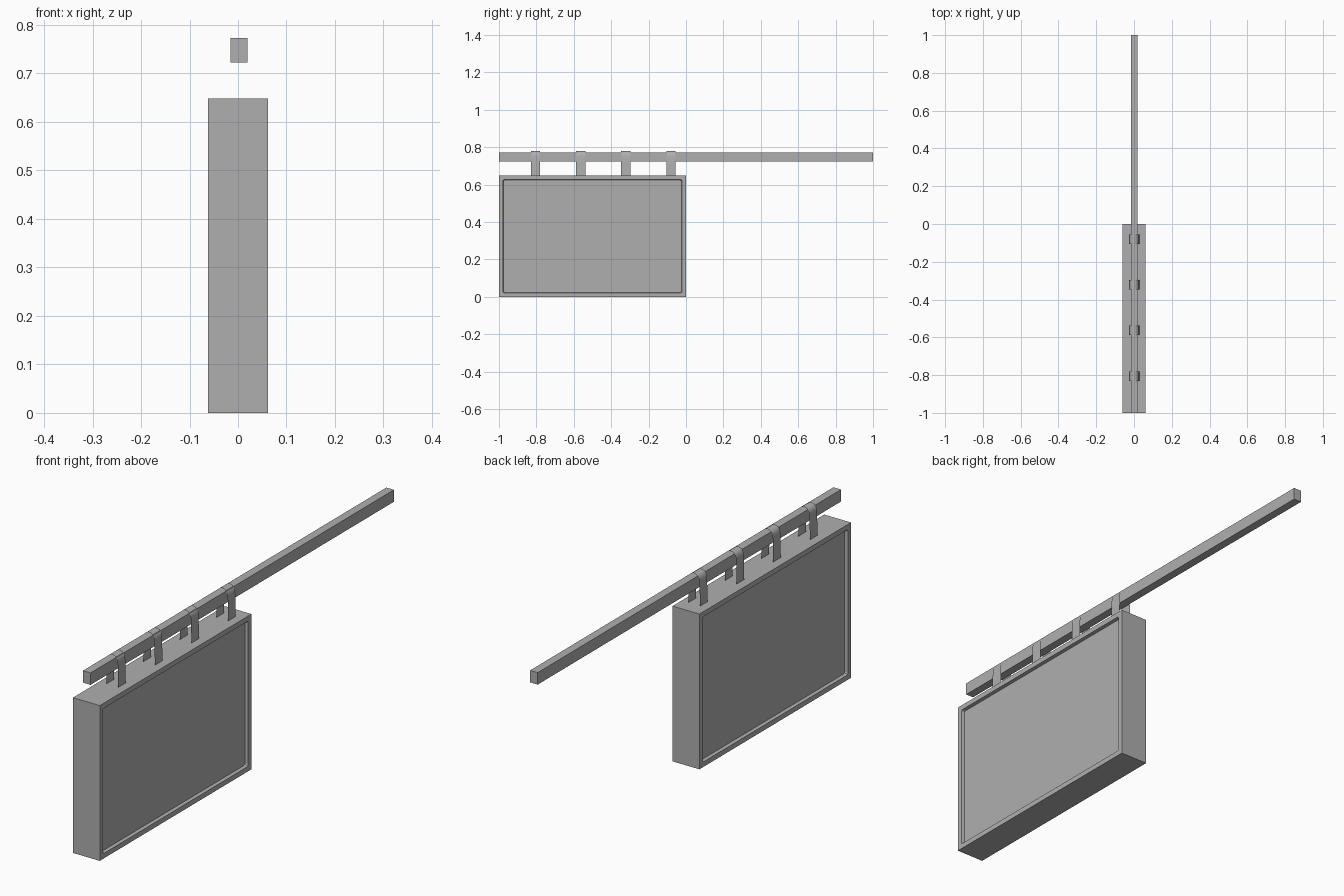
import bpy, bmesh
from mathutils import Matrix, Vector

if "Cube" in bpy.data.objects:
    bpy.data.objects.remove(bpy.data.objects["Cube"])

# Dark grey finish shared by every part
grey = bpy.data.materials.new("dark_grey")
grey.diffuse_color = (0.43, 0.43, 0.43, 1)
grey.use_nodes = True
grey.node_tree.nodes["Principled BSDF"].inputs["Base Color"].default_value = grey.diffuse_color


def finish(name, bm):
    me = bpy.data.meshes.new(name)
    bm.to_mesh(me)
    bm.free()
    me.materials.append(grey)
    ob = bpy.data.objects.new(name, me)
    bpy.context.collection.objects.link(ob)
    return ob


def box(lo, hi):
    lo, hi = Vector(lo), Vector(hi)
    bm = bmesh.new()
    m = Matrix.Translation((lo + hi) / 2) @ Matrix.Diagonal((*(hi - lo), 1))
    bmesh.ops.create_cube(bm, size=1, matrix=m)
    return bm


# Sign case with a recessed panel on both broad sides
bm = box((-0.062, -1, 0), (0.062, 0, 0.648))
sides = [f for f in bm.faces if abs(f.normal.x) > 0.9]
bmesh.ops.inset_individual(bm, faces=sides, thickness=0.021, use_even_offset=True)
bmesh.ops.inset_individual(bm, faces=sides, thickness=0.003, depth=-0.013, use_even_offset=True)
# Slightly rounded recess corners
panel_verts = {v for f in sides for v in f.verts}
corners = [e for e in bm.edges if len(panel_verts & set(e.verts)) == 1]
bmesh.ops.bevel(bm, geom=corners, offset=0.007, segments=2, profile=0.5, affect='EDGES')
bmesh.ops.recalc_face_normals(bm, faces=bm.faces)
finish("sign_case", bm)

# Horizontal support bar
finish("support_bar", box((-0.0155, -1, 0.723), (0.0195, 1, 0.773)))

# Thin hanging straps arched over the bar
half = [(0.027, 0.65), (0.026, 0.70), (0.025, 0.745), (0.0235, 0.760),
        (0.019, 0.771), (0.012, 0.777), (0.004, 0.780)]
profile = half + [(-x, z) for x, z in reversed(half)]
for i, y in enumerate((-0.805, -0.563, -0.322, -0.08)):
    bm = bmesh.new()
    rows = [[bm.verts.new((x + 0.001, y + s * 0.025, z)) for s in (-1, 1)] for x, z in profile]
    for a, b in zip(rows, rows[1:]):
        bm.faces.new((a[0], a[1], b[1], b[0]))
    for f in bm.faces:
        f.smooth = True
    finish(f"hanging_strap_{i + 1}", bm)
